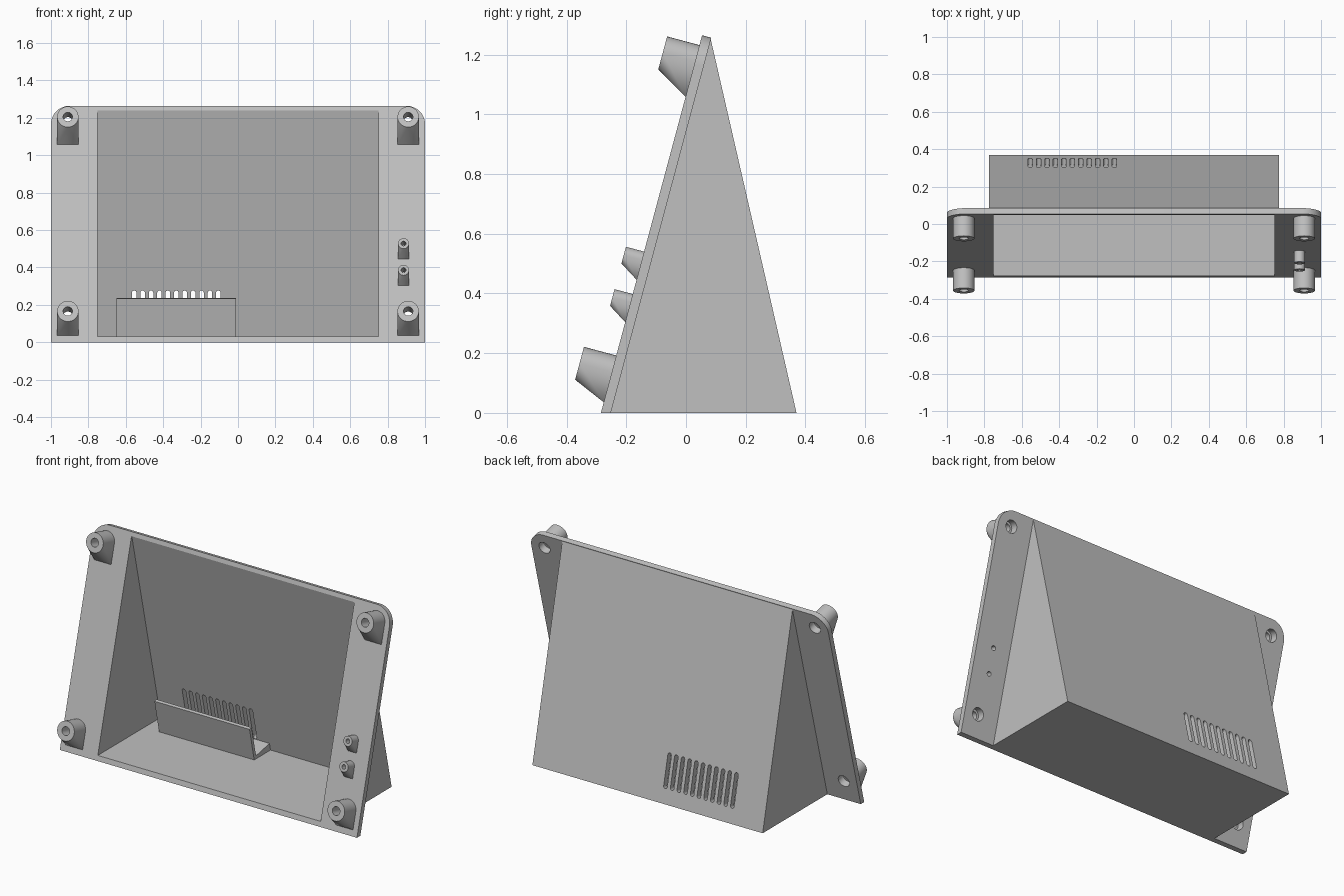
import bpy, bmesh, math
from mathutils import Vector

cube = bpy.data.objects.get("Cube")
if cube:
    bpy.data.objects.remove(cube, do_unlink=True)

TILT = math.radians(15)
S, C, T = math.sin(TILT), math.cos(TILT), math.tan(TILT)
PLATE = 0.032        # thickness of the tilted front plate
LENGTH = 1.309       # length of the plate along its slope
BACK = math.atan2(0.287, 1.257)   # lean of the rear wall

grey = bpy.data.materials.new("matte_grey")
grey.use_nodes = True
grey.diffuse_color = (0.53, 0.53, 0.53, 1)
bsdf = grey.node_tree.nodes["Principled BSDF"]
bsdf.inputs["Base Color"].default_value = (0.53, 0.53, 0.53, 1)
bsdf.inputs["Roughness"].default_value = 0.7


def on_plate(x, v, w):
    """Point at x, v up the sloped front face, w out from it."""
    return Vector((x, -0.285 + v * S - w * C, v * C + w * S))


def make(name, bm):
    bmesh.ops.recalc_face_normals(bm, faces=bm.faces)
    mesh = bpy.data.meshes.new(name)
    bm.to_mesh(mesh)
    bm.free()
    mesh.materials.append(grey)
    ob = bpy.data.objects.new(name, mesh)
    bpy.context.collection.objects.link(ob)
    return ob


def loft(bm, rings):
    """Closed skin through rings of equal point count, capped at both ends."""
    loops = [[bm.verts.new(p) for p in ring] for ring in rings]
    n = len(loops[0])
    for a, b in zip(loops, loops[1:]):
        for i in range(n):
            j = (i + 1) % n
            bm.faces.new((a[i], a[j], b[j], b[i]))
    bm.faces.new(loops[0][::-1])
    bm.faces.new(loops[-1])


def prism(name, yz, x0, x1):
    bm = bmesh.new()
    loft(bm, [[(x, y, z) for y, z in yz] for x in (x0, x1)])
    return make(name, bm)


def circle(x, v, w, r, n=32):
    return [on_plate(x + r * math.cos(2 * math.pi * i / n),
                     v + r * math.sin(2 * math.pi * i / n), w) for i in range(n)]


def select_only(ob):
    bpy.ops.object.select_all(action='DESELECT')
    ob.select_set(True)
    bpy.context.view_layer.objects.active = ob


def boolean(target, tool, operation, keep=False):
    mod = target.modifiers.new("cut", 'BOOLEAN')
    mod.operation, mod.solver, mod.object = operation, 'EXACT', tool
    select_only(target)
    bpy.ops.object.modifier_apply(modifier=mod.name)
    if not keep:
        bpy.data.objects.remove(tool, do_unlink=True)


# Tilted face plate with rounded top corners and a level foot
def plate_ring(w, r=0.1):
    foot = -w * T
    pts = [on_plate(-1, foot, w), on_plate(1, foot, w)]
    for cx, start in ((1 - r, 0), (r - 1, 90)):
        for i in range(13):
            a = math.radians(start + 90 * i / 12)
            pts.append(on_plate(cx + r * math.cos(a), LENGTH - r + r * math.sin(a), w))
    return pts


bm = bmesh.new()
loft(bm, [plate_ring(0), plate_ring(-PLATE)])
body = make("stand_body", bm)

# Hollow wedge housing behind the plate
housing = prism("housing", [(-0.265, 0), (0.37, 0), (0.082, 1.255), (0.064, 1.255)], -0.775, 0.775)
boolean(body, housing, 'UNION')
cavity = prism("cavity_cutter", [(-0.4, 0.03), (0.327, 0.03), (0.05, 1.24), (-0.1, 1.24)], -0.75, 0.75)
boolean(body, cavity, 'DIFFERENCE')

# Row of rounded vent slots through the rear wall
up = Vector((0, -math.sin(BACK), math.cos(BACK)))
out = Vector((0, math.cos(BACK), math.sin(BACK)))
bm = bmesh.new()
for k in range(11):
    mid = Vector((-0.555 + 0.045 * k, 0.37 - 0.185 * math.tan(BACK), 0.185))
    outline = []
    for side in (1, -1):
        for i in range(9):
            a = math.pi * i / 8 + (0 if side == 1 else math.pi)
            outline.append(Vector((0.012 * math.cos(a), 0, 0))
                           + up * (side * 0.09 + 0.012 * math.sin(a)))
    loft(bm, [[mid + p + out * d for p in outline] for d in (-0.07, 0.04)])
boolean(body, make("vent_cutter", bm), 'DIFFERENCE')


# Standoffs: round boss with a sloped gusset below, drilled right through
def standoff(name, x, v, r, height, drop, bore, recess):
    bm = bmesh.new()
    pts = circle(x, v, height, r)
    for i in range(17):
        a = math.pi * i / 16
        pts.append(on_plate(x + r * math.cos(a), v + r * math.sin(a), -0.004))
    pts += [on_plate(x + s * r, v - drop, -0.004) for s in (-1, 1)]
    for p in pts:
        bm.verts.new(p)
    bmesh.ops.convex_hull(bm, input=bm.verts[:])
    bmesh.ops.dissolve_limit(bm, angle_limit=0.01, verts=bm.verts[:], edges=bm.edges[:])
    boss = make(name, bm)
    bm = bmesh.new()
    loft(bm, [circle(x, v, w, q) for q, w in
              ((recess, -0.1), (recess, 0.012), (bore, 0.0121), (bore, 0.2))])
    drill = make("drill", bm)
    boolean(boss, drill, 'DIFFERENCE', keep=True)
    boolean(body, drill, 'DIFFERENCE')
    return boss


parts = [body]
for side, x in (("left", 0.91), ("right", -0.91)):
    parts.append(standoff(f"upper_{side}_standoff", x, 1.218, 0.057, 0.112, 0.125, 0.025, 0.037))
    parts.append(standoff(f"lower_{side}_standoff", x, 0.142, 0.057, 0.112, 0.107, 0.025, 0.037))
for name, v in (("upper", 0.53), ("lower", 0.383)):
    parts.append(standoff(f"{name}_button_guide", 0.885, v, 0.029, 0.063, 0.071, 0.013, 0.0135))

# Leaning holder tray on the floor against the rear wall
parts.append(prism("holder_tray", [(0.172, 0.02), (0.125, 0.233), (0.145, 0.237),
                                   (0.187, 0.048), (0.335, 0.078), (0.345, 0.02)], -0.65, -0.01))

for ob in parts:
    select_only(ob)
    bpy.ops.object.shade_smooth_by_angle(angle=math.radians(25))
